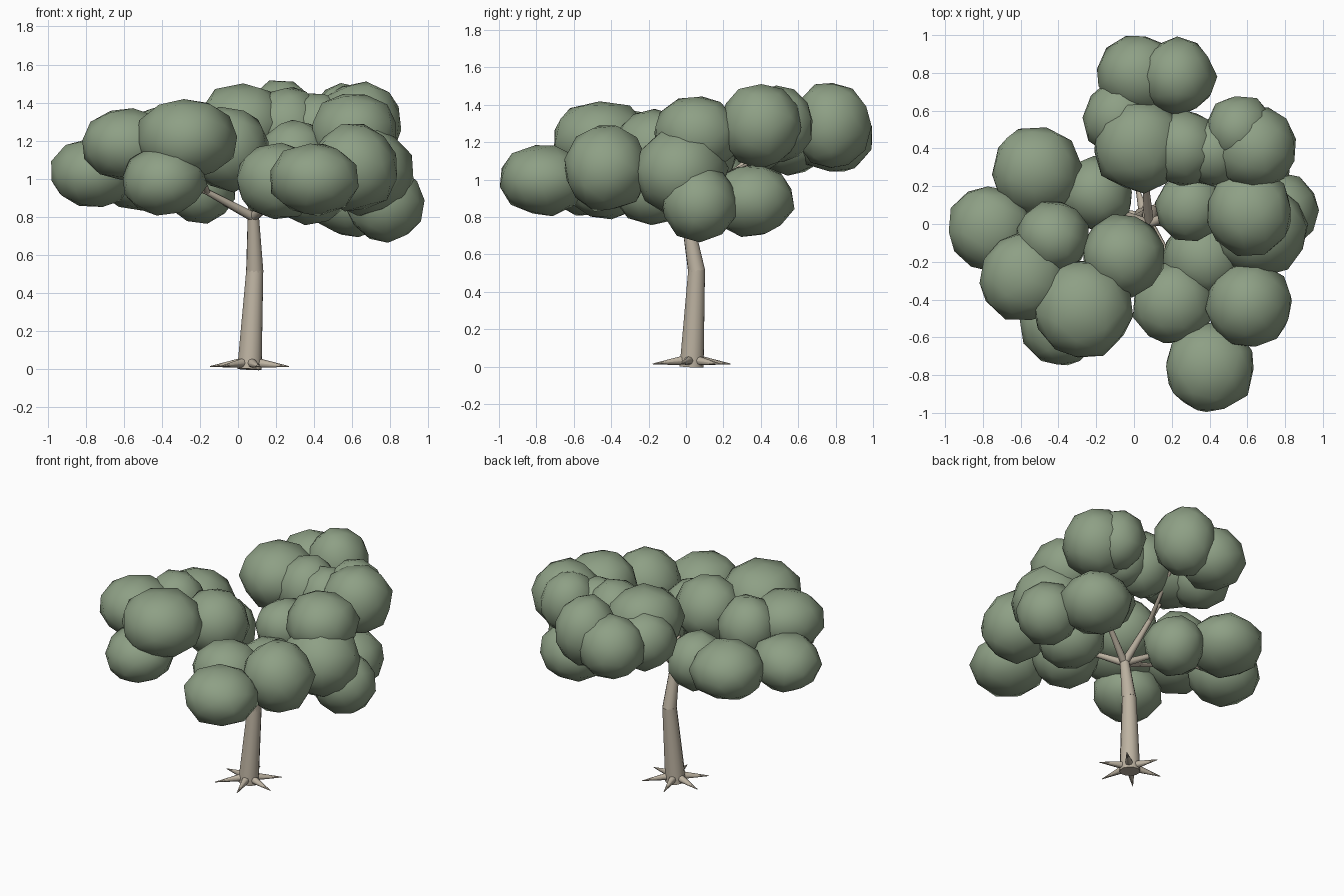
import bpy
import bmesh
import random
from math import cos, sin, tau, radians
from mathutils import Vector, Euler

random.seed(4)

default_cube = bpy.data.objects.get("Cube")
if default_cube:
    bpy.data.objects.remove(default_cube, do_unlink=True)


def make_material(name, colour):
    material = bpy.data.materials.new(name)
    material.use_nodes = True
    material.diffuse_color = (*colour, 1)
    shader = material.node_tree.nodes["Principled BSDF"]
    shader.inputs["Base Color"].default_value = (*colour, 1)
    shader.inputs["Roughness"].default_value = 0.9
    return material


leaf_green = make_material("leaf green", (0.27, 0.35, 0.235))
pale_bark = make_material("pale bark", (0.51, 0.45, 0.36))


def finish(bm, name, material):
    """Turn a bmesh into a smooth-shaded object."""
    mesh = bpy.data.meshes.new(name)
    for face in bm.faces:
        face.smooth = True
    bm.to_mesh(mesh)
    bm.free()
    mesh.materials.append(material)
    part = bpy.data.objects.new(name, mesh)
    bpy.context.collection.objects.link(part)
    return part


def limb(name, start, end, start_radius, end_radius, sides=10):
    """Tapered round limb between two points, with crisp ends."""
    start, end = Vector(start), Vector(end)
    axis = end - start
    bm = bmesh.new()
    bmesh.ops.create_cone(bm, cap_ends=True, segments=sides, radius1=start_radius,
                          radius2=end_radius, depth=axis.length)
    bmesh.ops.rotate(bm, verts=bm.verts, matrix=axis.to_track_quat("Z", "Y").to_matrix())
    bmesh.ops.translate(bm, verts=bm.verts, vec=(start + end) / 2)
    for edge in bm.edges:
        if len(edge.link_faces) == 2 and edge.calc_face_angle() > 0.9:
            edge.smooth = False
    return finish(bm, name, material=pale_bark)


def leaf_clump(name, x, y, z, width, height):
    """Slightly lumpy, flattened low-poly ball of leaves."""
    bm = bmesh.new()
    bmesh.ops.create_icosphere(bm, subdivisions=2, radius=1)
    turn = Euler([random.uniform(0, tau) for _ in range(3)]).to_matrix()
    for vert in bm.verts:
        p = turn @ vert.co * random.uniform(0.99, 1.07)
        vert.co = (x + p.x * width, y + p.y * width, z + p.z * height)
    return finish(bm, name, leaf_green)


# Trunk in two leaning segments
base = Vector((0.06, 0.03, 0))
knee = Vector((0.088, 0.057, 0.52))
crown = Vector((0.08, 0.0, 0.82))
limb("trunk_lower", base, knee, 0.066, 0.046, 12)
limb("trunk_upper", knee - Vector((0, 0, 0.01)), crown, 0.046, 0.029, 12)

# Spiky roots
for i in range(6):
    a = tau * i / 6 - radians(15)
    out = Vector((cos(a), sin(a), 0))
    limb(f"root_{i + 1}", base + out * 0.03 + Vector((0, 0, 0.035)),
         base + out * 0.215 + Vector((0, 0, 0.015)), 0.028, 0.002, 8)

# Leaf clumps: x, y, z, horizontal radius, vertical radius
foliage = {
    "right_foliage": [
        (-0.27, -0.45, 1.21, 0.26, 0.21), (-0.58, -0.28, 1.18, 0.235, 0.19),
        (-0.39, -0.53, 0.99, 0.22, 0.18), (-0.76, -0.02, 1.03, 0.22, 0.18),
        (-0.52, 0.28, 1.03, 0.235, 0.19), (-0.43, -0.07, 1.17, 0.19, 0.2),
        (-0.2, 0.16, 0.96, 0.19, 0.19), (-0.06, -0.17, 1.16, 0.215, 0.22)],
    "back_foliage": [
        (0.02, 0.79, 1.24, 0.21, 0.2), (0.23, 0.78, 1.29, 0.2, 0.23),
        (-0.07, 0.56, 1.22, 0.2, 0.19), (0.03, 0.41, 1.29, 0.24, 0.21),
        (0.26, 0.4, 1.27, 0.2, 0.21)],
    "left_foliage": [
        (0.64, 0.4, 1.29, 0.22, 0.22), (0.56, 0.5, 1.3, 0.18, 0.2),
        (0.42, 0.38, 1.26, 0.18, 0.19), (0.61, 0.06, 1.24, 0.23, 0.21),
        (0.67, -0.03, 1.04, 0.245, 0.23), (0.77, 0.07, 0.87, 0.2, 0.2),
        (0.61, 0.35, 0.89, 0.225, 0.19), (0.3, 0.09, 1.13, 0.18, 0.18),
        (0.37, -0.18, 0.96, 0.21, 0.2)],
    "front_foliage": [
        (0.4, -0.76, 1, 0.235, 0.19), (0.61, -0.43, 1.06, 0.225, 0.23),
        (0.21, -0.42, 0.99, 0.215, 0.2)],
}
for group, clumps in foliage.items():
    for i, clump in enumerate(clumps):
        leaf_clump(f"{group}_clump_{i + 1}", *clump)

# Main branches, each splitting into two twigs buried in the leaves
branches = {
    "right_branch": ((-0.16, -0.12, 0.93), (-0.5, -0.2, 1.08), (-0.25, -0.42, 1.15)),
    "right_back_branch": ((-0.13, 0.08, 0.91), (-0.5, 0.25, 1.0), (-0.7, 0, 1.0)),
    "back_branch": ((0.06, 0.23, 1.02), (0.05, 0.5, 1.25), (0.22, 0.7, 1.25)),
    "left_branch": ((0.3, 0.1, 0.97), (0.65, 0.05, 1.0), (0.6, 0.36, 1.1)),
    "front_branch": ((0.2, -0.2, 0.92), (0.4, -0.7, 1), (0.55, -0.4, 1.03)),
}
for name, (fork, *tips) in branches.items():
    limb(name, crown - Vector((0, 0, 0.02)), fork, 0.026, 0.016, 8)
    for i, tip in enumerate(tips):
        limb(f"{name}_twig_{i + 1}", fork, tip, 0.016, 0.006, 8)
